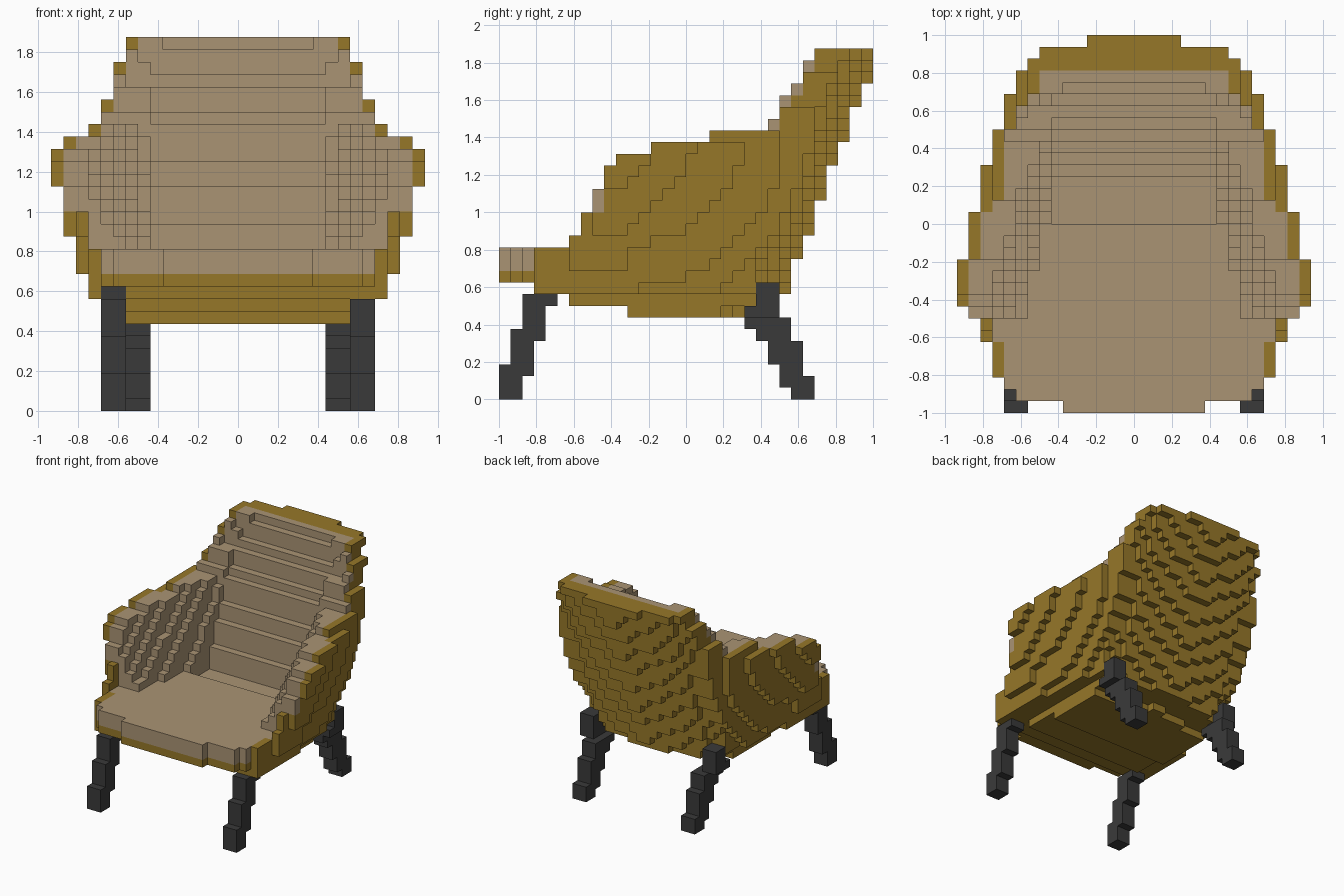
import bpy
from mathutils import Vector

cube = bpy.data.objects.get("Cube")
if cube:
    bpy.data.objects.remove(cube, do_unlink=True)

UNIT = 1 / 16  # edge length of one block


def material(name, rgb):
    mat = bpy.data.materials.new(name)
    mat.use_nodes = True
    mat.diffuse_color = (*rgb, 1)
    mat.node_tree.nodes["Principled BSDF"].inputs["Base Color"].default_value = (*rgb, 1)
    return mat


beige = material("beige fabric", (0.40, 0.295, 0.175))
gold = material("gold fabric", (0.305, 0.185, 0.022))
charcoal = material("charcoal wood", (0.042, 0.042, 0.042))


def step(table, value):
    """Last table entry whose start is at or below the value."""
    result = table[0][1]
    for start, entry in table:
        if value >= start:
            result = entry
    return result


def blend(points, value):
    """Linear interpolation, held constant past both ends."""
    if value <= points[0][0]:
        return points[0][1]
    for (a, p), (b, q) in zip(points, points[1:]):
        if value <= b:
            return p + (q - p) * (value - a) / (b - a)
    return points[-1][1]


def widen(width, reach, y, z):
    """Largest half width whose contour reaches back to this depth."""
    for size in sorted(reach):
        if y < blend(reach[size], z):
            width = size
    return width


# Stepped side profile, in blocks
FRONT_EDGE = [(7, -5), (8, -10), (9, -13), (10, -16)]
TOP_EDGE = [(-16, 13), (-10, 14), (-9, 16), (-8, 18), (-7, 20), (-6, 21), (-3, 22),
            (2, 23), (7, 24), (8, 26), (9, 27), (10, 29), (11, 30)]
CUSHION = [(12, 4), (15, 5), (18, 6), (20, 7), (23, 8), (24, 9), (26, 10),
           (27, 11), (29, 12)]
# Half width of the cushion's recessed middle, by height
RECESS = [(12, 15), (23, 7), (26, 9), (27, 7), (28, 8), (29, 6)]
# Half widths by height, and by depth at the front
WIDTH_BY_HEIGHT = [(7, 9), (9, 12), (11, 13), (14, 14), (18, 15), (21, 14), (22, 12),
                   (23, 11), (25, 10), (28, 9)]
WIDTH_BY_DEPTH = [(-16, 6), (-15, 10), (-14, 11), (-13, 12), (-10, 13), (-8, 14), (-7, 15)]
# Rounding of the back: how far it curves forward away from the middle
BACK_CURVE = [(0.5, 0), (3.5, 0.8), (4.5, 0.9), (7.5, 1.8), (8.5, 2.5), (9.5, 3)]
# How far back each half width reaches, as (height, depth)
OUTER_REACH = {
    15: [(18, -5), (21, -2)],
    14: [(14, -6), (16, -3), (18, -1), (22, 1)],
    13: [(11, -8), (13, -3), (14, 0), (17, 3), (21, 5)],
    12: [(9, -4), (10, 0), (12, 3), (14, 5), (17, 7), (20, 8)],
    11: [(9, 3), (11, 5), (15, 8), (19, 9.5), (23, 11)],
}
INNER_REACH = {
    8: [(13, 0), (22, 6.5)],
    9: [(13, -4), (22, 5)],
    10: [(13, -8), (22, 3)],
    11: [(14, -9), (22, 0)],
    12: [(16, -8), (21, -3)],
}


def back_edge(z):
    """Sloping rear line of the backrest."""
    return 5 if z == 7 else 9.08 + 0.389 * (z - 9)


def outer_width(y, z):
    room = back_edge(z) - y - 1
    rounded = sum(blend(BACK_CURVE, x + 0.5) <= room for x in range(10))
    width = widen(rounded, OUTER_REACH, y, z)
    return min(width, step(WIDTH_BY_HEIGHT, z), step(WIDTH_BY_DEPTH, y))


def in_hull(x, y, z):
    if not (7 <= z < step(TOP_EDGE, y)):
        return False
    if not (step(FRONT_EDGE, z) <= y < min(16, int(back_edge(z)))):
        return False
    return x < outer_width(y, z)


def in_hollow(x, y, z):
    if z < (12 if y >= 0 else 13):
        return False
    inner = 15
    if z < 23:
        inner = min(widen(7, INNER_REACH, y, z), outer_width(y, z) - 1)
    return x < inner and y < step(CUSHION, z) - (x >= step(RECESS, z))


def fabric(x, y, z):
    """Gold on the outer skin, beige on the inside and the seat."""
    if z < 11:
        return 1
    if y < -13:
        return 0
    # Beige piping along the front tips of the arms and the wings
    if x < 14 and not in_hull(x, y - 1, z):
        if (y < -5 and z >= 16) or (7 <= y < 11 and z == step(TOP_EDGE, y) - 1):
            return 0
    skin = x >= outer_width(y, z) - 1 or y >= min(16, back_edge(z)) - 3
    return int(skin or not in_hull(x, y, z - 1) or not in_hull(x, y + 1, z))


def build(name, blocks, mats):
    """Mesh of the exposed faces of a {cell: material index} set."""
    verts, faces, indices = {}, [], []
    for cell, index in blocks.items():
        for axis in range(3):
            for side in (0, 1):
                near = list(cell)
                near[axis] += 2 * side - 1
                if tuple(near) in blocks:
                    continue
                u, v = (axis + 1) % 3, (axis + 2) % 3
                ring = []
                for du, dv in ((0, 0), (1, 0), (1, 1), (0, 1)):
                    corner = list(cell)
                    corner[axis] += side
                    corner[u] += du
                    corner[v] += dv
                    ring.append(verts.setdefault(tuple(corner), len(verts)))
                faces.append(ring if side else ring[::-1])
                indices.append(index)
    mesh = bpy.data.meshes.new(name)
    mesh.from_pydata([Vector(v) * UNIT for v in verts], [], faces)
    for mat in mats:
        mesh.materials.append(mat)
    mesh.polygons.foreach_set("material_index", indices)
    mesh.update()
    obj = bpy.data.objects.new(name, mesh)
    bpy.context.collection.objects.link(obj)


# Upholstered body: seat, arms and backrest, mirrored across x
body = {}
for x in range(15):
    for y in range(-16, 16):
        for z in range(7, 30):
            if in_hull(x, y, z) and not in_hollow(x, y, z):
                body[x, y, z] = body[-1 - x, y, z] = fabric(x, y, z)

# Splayed legs: depth span by height
FRONT_LEG = [(0, (-16, -14)), (2, (-16, -13)), (3, (-15, -13)), (5, (-15, -12)),
             (6, (-14, -12)), (8, (-14, -11)), (9, (-13, -11))]
BACK_LEG = [(0, (9, 11)), (1, (8, 11)), (2, (8, 10)), (3, (7, 10)), (5, (6, 9)),
            (6, (5, 9)), (7, (5, 8)), (8, (6, 8))]


def leg(name, spans, height, start, left):
    """Block leg, let into the body where they overlap."""
    cells = {}
    for z in range(height):
        inner = start + (z >= 7 and start < 9)  # back legs spread at the top
        for x in (inner, inner + 1):
            for y in range(*step(spans, z)):
                cell = (x if left else -1 - x, y, z)
                cells[cell] = 0
                body.pop(cell, None)
    build(name, cells, [charcoal])


for left in (True, False):
    label = "left" if left else "right"
    leg("front_leg_" + label, FRONT_LEG, 9 if left else 10, 9, left)
    leg("back_leg_" + label, BACK_LEG, 10, 7, left)
build("upholstered_body", body, [beige, gold])
